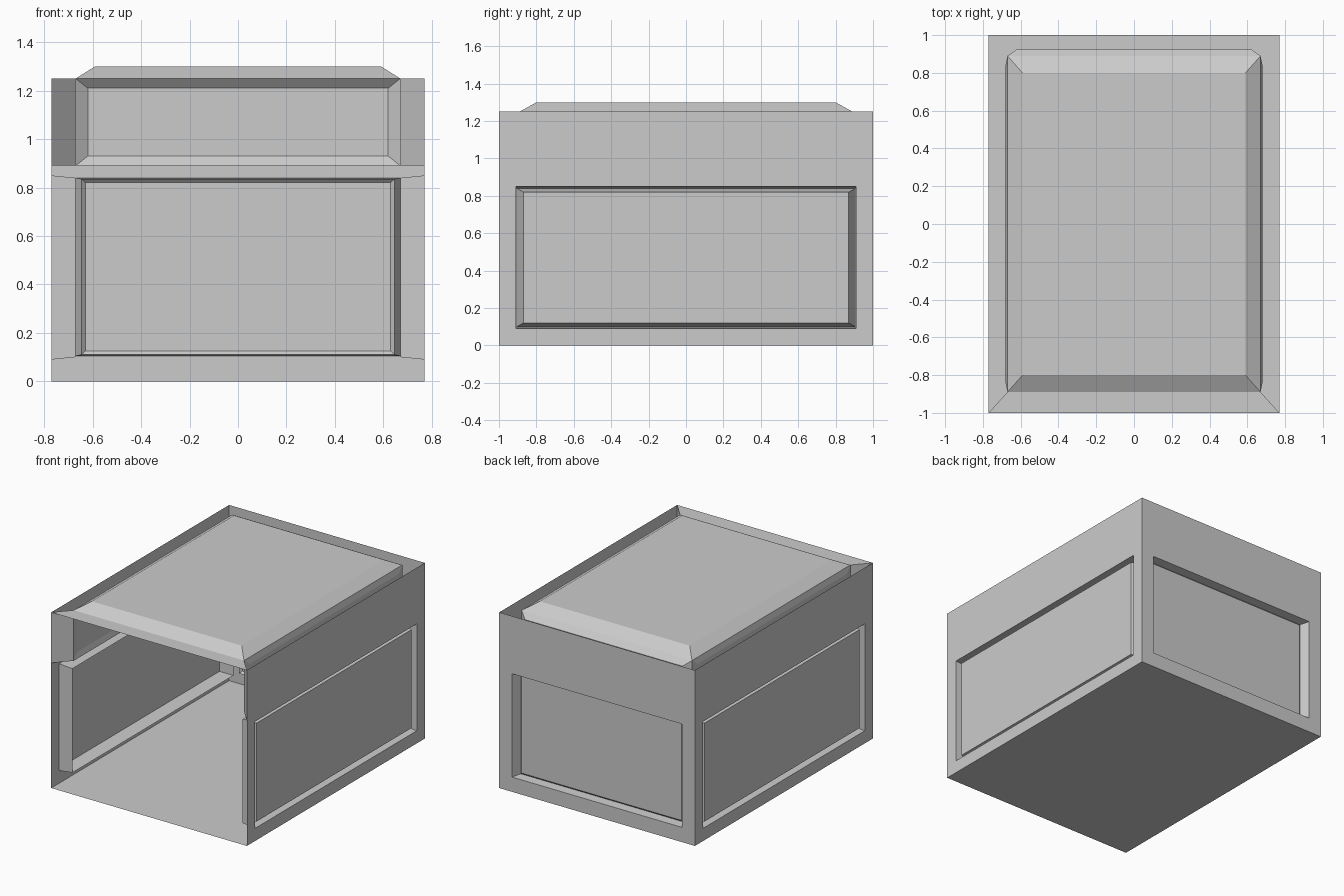
import bpy, bmesh

default = bpy.data.objects.get("Cube")
if default:
    bpy.data.objects.remove(default, do_unlink=True)

W, L, H = 0.77, 1.0, 1.25          # outer half width, half length, wall height
IW, IL, IZ = 0.67, 0.89, 0.89      # inner hood half width, half length, ledge height

grey = bpy.data.materials.new("light_grey")
grey.use_nodes = True
grey.diffuse_color = (0.6, 0.6, 0.6, 1)
bsdf = grey.node_tree.nodes["Principled BSDF"]
bsdf.inputs["Base Color"].default_value = grey.diffuse_color
bsdf.inputs["Roughness"].default_value = 0.8


def face(bm, points):
    bm.faces.new([bm.verts.new(p) for p in points])


def stepped_panel(bm, place, steps):
    """Nested rectangles (half width, low, high, depth) joined by strips and capped."""
    loops = [[place(*p, d) for p in ((-u, a), (u, a), (u, b), (-u, b))]
             for u, a, b, d in steps]
    for p, q in zip(loops, loops[1:]):
        for i in range(4):
            j = (i + 1) % 4
            face(bm, (p[i], p[j], q[j], q[i]))
    face(bm, loops[-1])


def finish(name, bm):
    bmesh.ops.remove_doubles(bm, verts=bm.verts, dist=0.0005)
    bmesh.ops.recalc_face_normals(bm, faces=bm.faces)
    mesh = bpy.data.meshes.new(name)
    bm.to_mesh(mesh)
    bm.free()
    mesh.materials.append(grey)
    bpy.context.collection.objects.link(bpy.data.objects.new(name, mesh))


# Outer body: floor, two side walls and back wall with sunken panels, open front
bm = bmesh.new()
face(bm, ((-W, -L, 0), (W, -L, 0), (W, L, 0), (-W, L, 0)))
for s in (-1, 1):
    stepped_panel(bm, lambda u, v, d: (s * (W - d), u, v),
                  [(L, 0, H, 0), (0.91, 0.09, 0.85, 0),
                   (0.905, 0.10, 0.84, 0.10), (0.87, 0.12, 0.82, 0.015)])
stepped_panel(bm, lambda u, v, d: (u, L - d, v),
              [(W, 0, H, 0), (0.67, 0.105, 0.84, 0),
               (0.645, 0.11, 0.835, 0.065), (0.63, 0.125, 0.82, 0.05)])
finish("outer_body", bm)

# Inner hood: raised roof, side and back panels, open below and in front
bm = bmesh.new()
stepped_panel(bm, lambda u, v, d: (u, v, H + d),
              [(IW, -IL, IL, 0), (0.59, -0.8, 0.8, 0.05)])
for s in (-1, 1):
    stepped_panel(bm, lambda u, v, d: (s * (IW + d), u, v),
                  [(IL, IZ, H, 0), (0.84, 0.93, 1.21, 0.01)])
stepped_panel(bm, lambda u, v, d: (u, IL + d, v),
              [(IW, IZ, H, 0), (0.62, 0.93, 1.21, 0.035)])
finish("inner_hood", bm)

# Front frame: flat top lip and slanted cheeks joining hood and body
bm = bmesh.new()
face(bm, ((-W, -L, H), (W, -L, H), (IW, -IL, H), (-IW, -IL, H)))
for s in (-1, 1):
    face(bm, ((s * W, -L, IZ), (s * IW, -IL, IZ), (s * IW, -IL, H), (s * W, -L, H)))
finish("front_frame", bm)

# Gutter floor between hood and walls
bm = bmesh.new()
for s in (-1, 1):
    face(bm, ((s * W, -L, IZ), (s * W, L, IZ), (s * IW, IL, IZ), (s * IW, -IL, IZ)))
face(bm, ((-W, L, IZ), (-IW, IL, IZ), (IW, IL, IZ), (W, L, IZ)))
finish("gutter_floor", bm)
